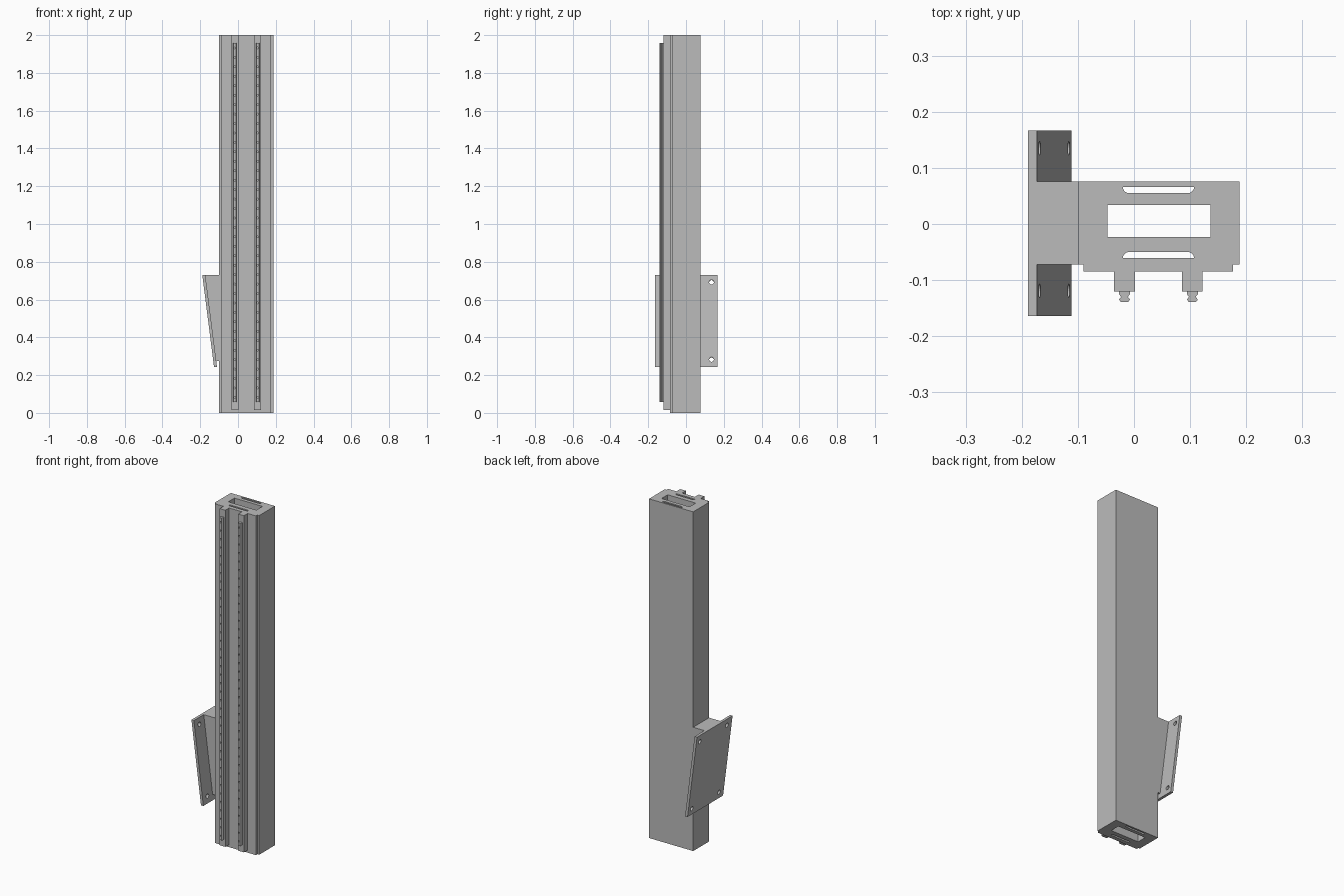
import bpy, bmesh, math
from mathutils import Matrix, Vector

if "Cube" in bpy.data.objects:
    bpy.data.objects.remove(bpy.data.objects["Cube"])

grey = bpy.data.materials.new("plain grey")
grey.use_nodes = True
colour = (0.5, 0.5, 0.5, 1)
grey.diffuse_color = colour
grey.node_tree.nodes["Principled BSDF"].inputs["Base Color"].default_value = colour


def finish(name, bm):
    bmesh.ops.recalc_face_normals(bm, faces=bm.faces)
    mesh = bpy.data.meshes.new(name)
    bm.to_mesh(mesh)
    bm.free()
    mesh.materials.append(grey)
    obj = bpy.data.objects.new(name, mesh)
    bpy.context.collection.objects.link(obj)
    return obj


def add_prism(bm, points, direction):
    """Extrude a closed outline of 3D points along a direction."""
    face = bm.faces.new([bm.verts.new(p) for p in points])
    out = bmesh.ops.extrude_face_region(bm, geom=[face])
    verts = [v for v in out["geom"] if isinstance(v, bmesh.types.BMVert)]
    bmesh.ops.translate(bm, verts=verts, vec=direction)


def upright(name, outlines, z0, z1):
    """Vertical extrusion of one or more plan outlines."""
    bm = bmesh.new()
    for outline in outlines:
        add_prism(bm, [(x, y, z0) for x, y in outline], (0, 0, z1 - z0))
    return finish(name, bm)


def cross(name, outline, y0, y1):
    """Extrusion of a front outline from y0 to y1."""
    bm = bmesh.new()
    add_prism(bm, [(x, y0, z) for x, z in outline], (0, y1 - y0, 0))
    return finish(name, bm)


def drills(name, centres, axis, radius, depth, sides):
    bm = bmesh.new()
    turn = Vector((0, 0, 1)).rotation_difference(Vector(axis)).to_matrix().to_4x4()
    for c in centres:
        bmesh.ops.create_cone(bm, cap_ends=True, segments=sides, radius1=radius,
                              radius2=radius, depth=depth,
                              matrix=Matrix.Translation(c) @ turn)
    return finish(name, bm)


def cut(obj, cutter):
    """Subtract the cutter, keep the result and discard the cutter."""
    cutter.hide_render = True
    mod = obj.modifiers.new("cut", "BOOLEAN")
    mod.operation = "DIFFERENCE"
    mod.solver = "EXACT"
    mod.object = cutter
    graph = bpy.context.evaluated_depsgraph_get()
    mesh = bpy.data.meshes.new_from_object(obj.evaluated_get(graph))
    obj.modifiers.clear()
    obj.data = mesh
    bpy.data.objects.remove(cutter)


def slot(y_outer, y_inner):
    """Long slot with a flat outer edge and rounded inner corners."""
    left, right, r = -0.02, 0.107, 0.011
    h = y_inner - y_outer
    arc = [(r * (1 - math.cos(a)), y_outer + h * math.sin(a))
           for a in (math.radians(d) for d in range(0, 91, 15))]
    return [(left + x, y) for x, y in arc] + [(right - x, y) for x, y in reversed(arc)]


# Hollow column with a stepped front
column = upright("column", [[(-0.1, 0.076), (0.188, 0.076), (0.188, -0.072),
                             (0.176, -0.072), (0.176, -0.085), (-0.09, -0.085),
                             (-0.09, -0.072), (-0.1, -0.072)]], 0, 2)
window = [(-0.047, 0.034), (0.136, 0.034), (0.136, -0.023), (-0.047, -0.023)]
cut(column, upright("column_cutter",
                    [window, slot(0.066, 0.055), slot(-0.061, -0.05)], -0.1, 2.1))

# Rail seats and grooved guide rails with screw holes
for side, cx in (("right", -0.017), ("left", 0.104)):
    upright(side + "_rail_seat", [[(cx - 0.0185, -0.085), (cx + 0.0185, -0.085),
                                   (cx + 0.0185, -0.12), (cx - 0.0185, -0.12)]], 0.015, 2)
    half = [(0.0098, -0.12), (0.0098, -0.125), (0.006, -0.13),
            (0.0098, -0.1345), (0.0065, -0.139)]
    outline = [(cx + x, y) for x, y in half] + [(cx - x, y) for x, y in reversed(half)]
    rail = upright(side + "_guide_rail", [outline], 0.057, 1.957)
    holes = [(cx, -0.139, 0.082 + 0.05 * i) for i in range(38)]
    cut(rail, drills("rail_cutter", holes, (0, 1, 0), 0.0045, 0.024, 12))

# Tilted mounting plate with four bolt holes
top, bottom = 0.73, 0.243
plate = cross("mounting_plate", [(-0.189, top), (-0.173, top),
                                 (-0.111, bottom), (-0.127, bottom)], -0.164, 0.167)
slope = (0.062, 0, bottom - top)
normal = (top - bottom, 0, 0.062)
bolts = [(-0.181 + slope[0] * t, y, top + slope[2] * t)
         for t in (0.08, 0.92) for y in (-0.119, 0.135)]
cut(plate, drills("plate_cutter", bolts, normal, 0.0125, 0.06, 24))

# Wedge joining the plate to the column
foot = 0.275
foot_x = -0.173 + 0.062 * (top - foot) / (top - bottom)
cross("plate_wedge", [(-0.173, top), (-0.1, top), (-0.1, foot), (foot_x, foot)],
      -0.072, 0.076)
